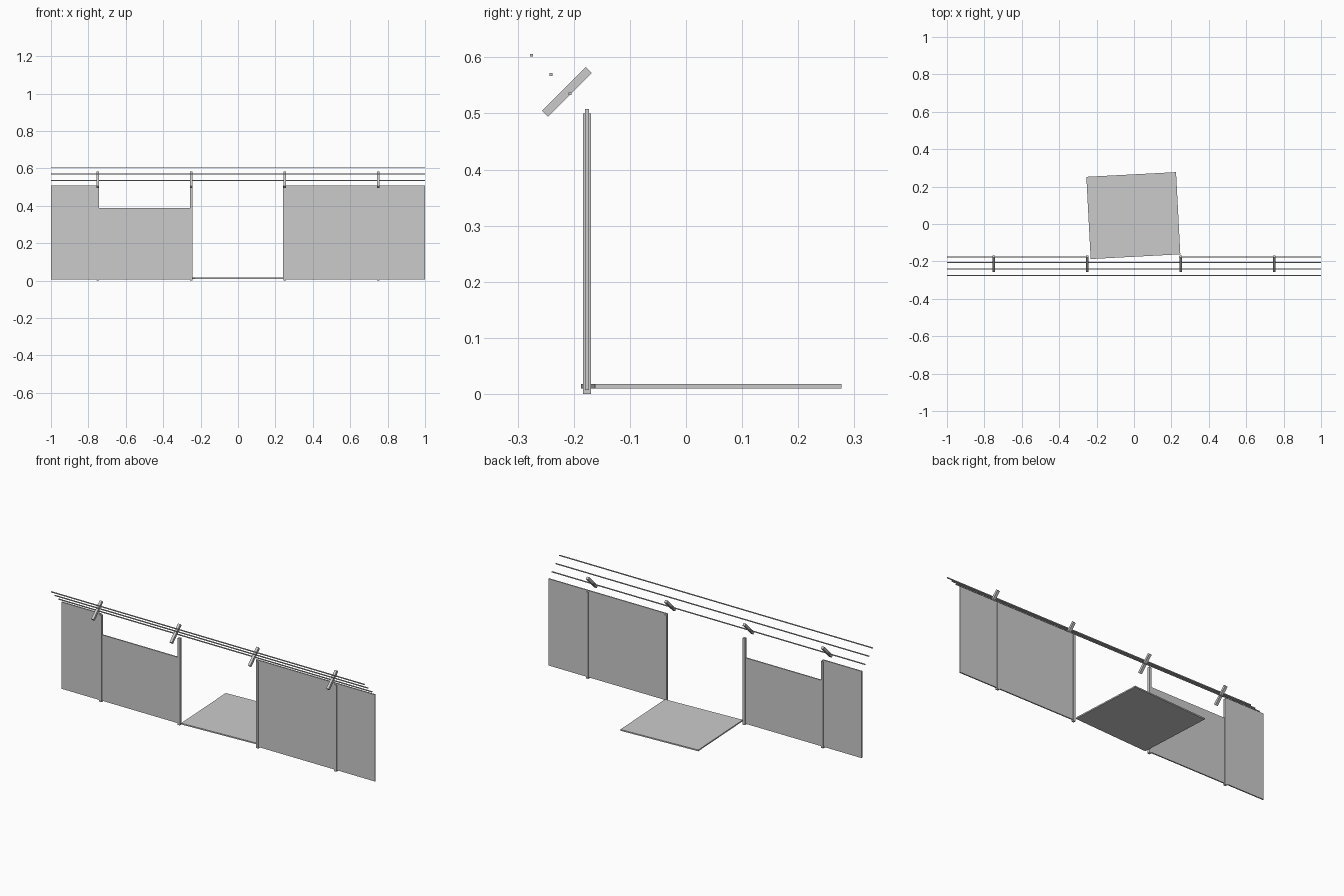
import bpy
from mathutils import Matrix, Vector
from math import radians

if "Cube" in bpy.data.objects:
    bpy.data.objects.remove(bpy.data.objects["Cube"])

grey = bpy.data.materials.new("light grey")
grey.diffuse_color = (0.6, 0.6, 0.6, 1)
grey.use_nodes = True
grey.node_tree.nodes["Principled BSDF"].inputs["Base Color"].default_value = grey.diffuse_color

FENCE_Y = -0.1765


def box(name, center, size, axis="X", degrees=0):
    """Box of a given size, turned about its own centre."""
    bpy.ops.mesh.primitive_cube_add(size=1)
    ob = bpy.context.object
    ob.name = name
    ob.data.transform(Matrix.Diagonal(Vector((*size, 1))))
    ob.data.transform(Matrix.Rotation(radians(degrees), 4, axis))
    ob.location = center
    ob.data.materials.append(grey)
    return ob


def panel(name, x0, x1, top):
    bottom = 0.0075
    box(name, ((x0 + x1) / 2, FENCE_Y, (bottom + top) / 2),
        (x1 - x0, 0.007, top - bottom))


# Posts with slanted arms on top
for i, x in enumerate((-0.75, -0.25, 0.25, 0.75), 1):
    box(f"post_{i}", (x, FENCE_Y, 0.25), (0.015, 0.015, 0.5))
    box(f"slanted_arm_{i}", (x, -0.2125, 0.5385), (0.015, 0.11, 0.015), "X", 45)

# Standing panels, one of them cut low
panel("left_end_panel", -1, -0.75, 0.508)
panel("low_panel", -0.75, -0.245, 0.388)
panel("right_panel", 0.24, 0.75, 0.508)
panel("right_end_panel", 0.75, 1, 0.508)

# Panel lying on the ground
box("fallen_panel", (-0.0035, 0.045, 0.0137), (0.48, 0.44, 0.0075), "Z", 3)

# Wires running along the top
for i in range(3):
    step = 0.0343 * i
    box(f"wire_{i + 1}", (0, -0.2065 - step, 0.535 + step), (2, 0.005, 0.005))
